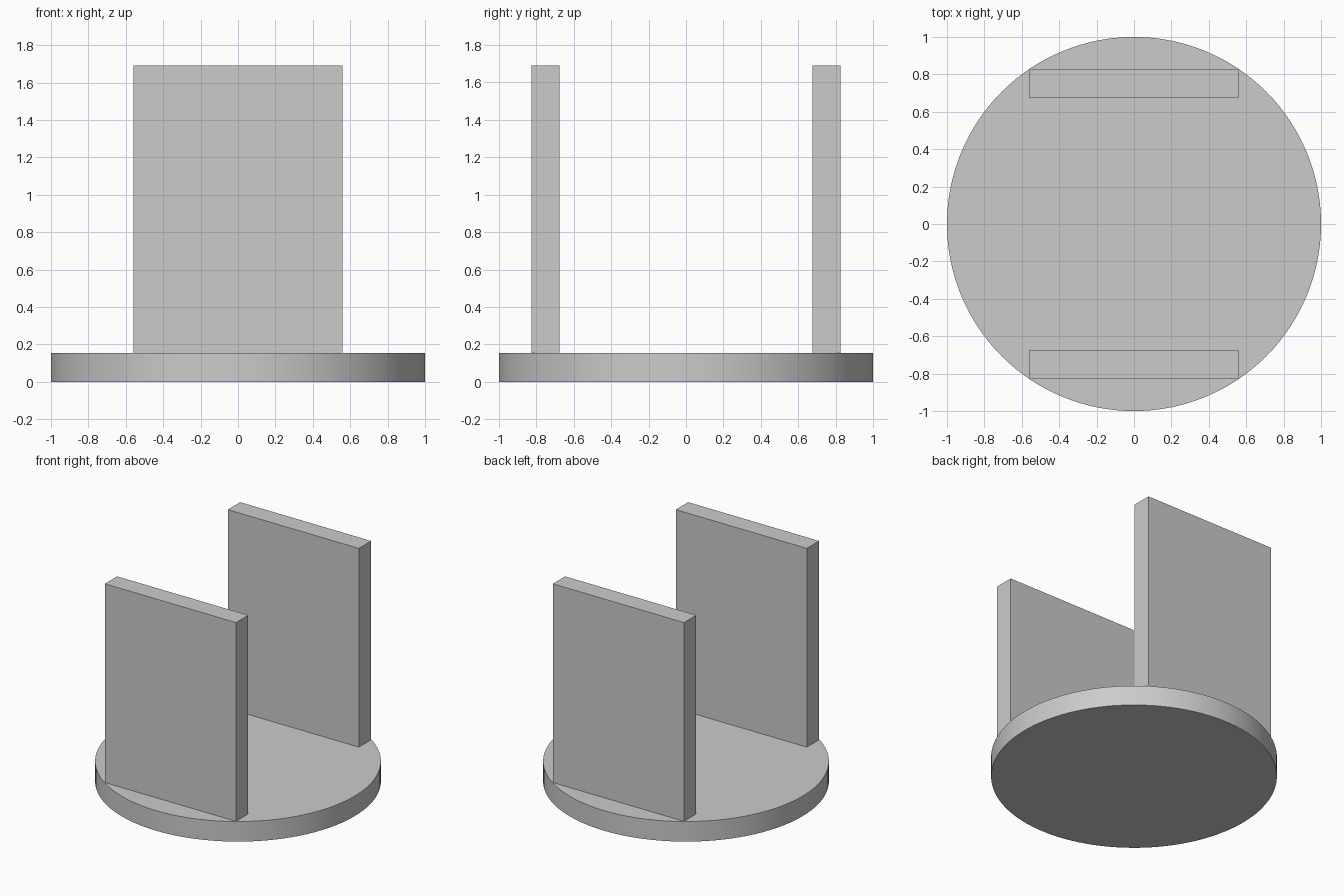
import bpy
import math

cube = bpy.data.objects.get("Cube")
if cube:
    bpy.data.objects.remove(cube, do_unlink=True)

grey = bpy.data.materials.new("light grey")
grey.use_nodes = True
colour = (0.6, 0.6, 0.6, 1)
grey.diffuse_color = colour
grey.node_tree.nodes["Principled BSDF"].inputs["Base Color"].default_value = colour

BASE_HEIGHT = 0.155
TOP = 1.69

# Round base
bpy.ops.mesh.primitive_cylinder_add(vertices=128, radius=1, depth=BASE_HEIGHT,
                                    location=(0, 0, BASE_HEIGHT / 2))
base = bpy.context.object
base.name = "round_base"
base.data.materials.append(grey)
bpy.ops.object.shade_smooth_by_angle(angle=math.radians(30))


# Upright panels standing on the base
def add_panel(name, y):
    height = TOP - BASE_HEIGHT
    bpy.ops.mesh.primitive_cube_add(size=1, location=(0, y, BASE_HEIGHT + height / 2))
    panel = bpy.context.object
    panel.name = name
    panel.scale = (1.12, 0.15, height)
    bpy.ops.object.transform_apply(location=False, rotation=False, scale=True)
    panel.data.materials.append(grey)


add_panel("front_panel", -0.75)
add_panel("back_panel", 0.75)
